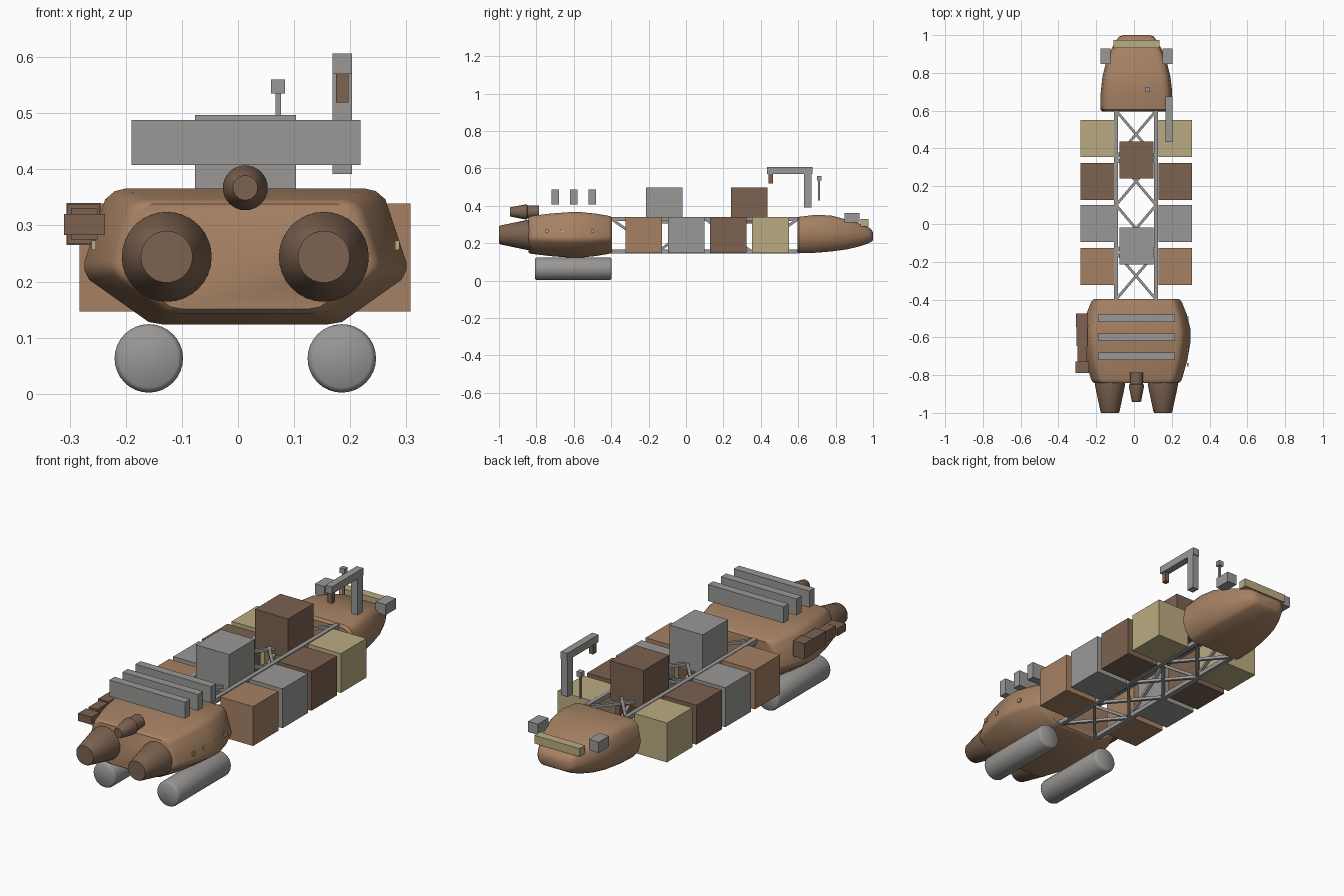
import bpy, bmesh, math
from mathutils import Vector

old = bpy.data.objects.get("Cube")
if old:
    bpy.data.objects.remove(old, do_unlink=True)

CX = 0.013  # centre line of the ship


def material(name, rgb):
    m = bpy.data.materials.new(name)
    m.use_nodes = True
    m.diffuse_color = (*rgb, 1)
    m.node_tree.nodes["Principled BSDF"].inputs["Base Color"].default_value = (*rgb, 1)
    return m


TAN = material("tan hull", (0.38, 0.22, 0.125))
BROWN = material("dark brown", (0.2, 0.122, 0.08))
GRAY = material("metal gray", (0.32, 0.315, 0.305))
CREAM = material("pale cream", (0.5, 0.41, 0.225))


def finish(name, bm, mat, smooth=None):
    bmesh.ops.recalc_face_normals(bm, faces=bm.faces[:])
    mesh = bpy.data.meshes.new(name)
    bm.to_mesh(mesh)
    bm.free()
    mesh.materials.append(mat)
    ob = bpy.data.objects.new(name, mesh)
    bpy.context.collection.objects.link(ob)
    if smooth:
        bpy.ops.object.select_all(action='DESELECT')
        ob.select_set(True)
        bpy.context.view_layer.objects.active = ob
        bpy.ops.object.shade_smooth_by_angle(angle=math.radians(smooth))
    return ob


def box(name, x, y, z, mat):
    """Box from (min, max) ranges."""
    bm = bmesh.new()
    bmesh.ops.create_cube(bm, size=1)
    for v in bm.verts:
        v.co = [r[0] + (c + 0.5) * (r[1] - r[0]) for r, c in zip((x, y, z), v.co)]
    return finish(name, bm, mat)


def skin(name, rings, mat, smooth):
    """Bridge closed rings of points and cap both ends."""
    bm = bmesh.new()
    loops = [[bm.verts.new(p) for p in ring] for ring in rings]
    n = len(loops[0])
    for a, b in zip(loops, loops[1:]):
        for i in range(n):
            j = (i + 1) % n
            bm.faces.new((a[i], a[j], b[j], b[i]))
    bm.faces.new(loops[0])
    bm.faces.new(loops[-1])
    return finish(name, bm, mat, smooth)


def hull(name, half, stations, mat):
    """Loft a mirrored half section through (y, half width, bottom, top)."""
    section = half + [(-u, v) for u, v in reversed(half)]
    rings = [[(CX + u * w, y, lo + v * (hi - lo)) for u, v in section]
             for y, w, lo, hi in stations]
    return skin(name, rings, mat, 35)


def turned(name, x, z, profile, mat, sides=32):
    """Round part along y from (y, radius) points."""
    rings = [[(x + r * math.cos(t), y, z + r * math.sin(t))
              for t in (math.tau * i / sides for i in range(sides))]
             for y, r in profile]
    return skin(name, rings, mat, 40)


def strut(name, a, b, width, mat):
    """Square bar between two points."""
    a, b = Vector(a), Vector(b)
    bm = bmesh.new()
    bmesh.ops.create_cube(bm, size=1)
    rot = (b - a).to_track_quat('Z', 'Y')
    for v in bm.verts:
        p = Vector((v.co.x * width, v.co.y * width, v.co.z * (b - a).length))
        v.co = rot @ p + (a + b) / 2
    return finish(name, bm, mat)


# Engine hull, swollen in the middle
half = [(.74, 1), (.81, .98), (.87, .92), (1, .46), (1, .4), (.97, .33), (.6, .02), (.5, 0)]
stations = []
for y, s in ((-.842, .77), (-.836, .81), (-.82, .84), (-.72, .94), (-.62, 1),
             (-.56, 1), (-.48, .93), (-.415, .84), (-.402, .81), (-.396, .77)):
    stations.append((y, .287 * s, .244 - .121 * s, .244 + .122 * s))
hull("engine_hull", half, stations, TAN)

# Command module at the far end
half = [(.74, 1), (.86, .96), (.94, .87), (1, .58), (1, .42), (.94, .22), (.8, .06), (.7, 0)]
hull("command_module", half,
     [(.595, .18, .155, .33), (.605, .19, .146, .341), (.7, .189, .149, .352),
      (.78, .18, .156, .347), (.86, .16, .167, .326), (.93, .131, .183, .304),
      (.975, .105, .199, .286), (.992, .092, .208, .272), (1, .07, .217, .258)], TAN)

# Engine nozzles
for side, x in (("right", -.127), ("left", .153)):
    turned(side + "_nozzle", x, .244, [(-1, .046), (-.994, .05), (-.852, .08), (-.8, .08)], BROWN)
turned("upper_nozzle", CX, .367,
       [(-.942, .022), (-.938, .025), (-.86, .04), (-.85, .04), (-.848, .034), (-.785, .034)], BROWN)

# Fuel tanks under the engine hull
for side, x in (("right", -.159), ("left", .185)):
    turned(side + "_fuel_tank", x, .063,
           [(-.808, .052), (-.803, .058), (-.795, .061),
            (-.41, .061), (-.402, .058), (-.397, .052)], GRAY)

# Radiator fins above the engine hull
for y in (-.7, -.6, -.5):
    box("radiator_fin", (-.19, .218), (y - .02, y + .02), (.408, .488), GRAY)

# Equipment pods on the right flank
box("flank_pod_rear", (-.306, -.244), (-.545, -.475), (.265, .34), BROWN)
box("flank_pod_middle", (-.304, -.247), (-.645, -.545), (.268, .337), BROWN)
box("flank_pod_link", (-.298, -.25), (-.727, -.645), (.275, .33), BROWN)
box("flank_pod_front", (-.31, -.237), (-.79, -.727), (.283, .32), BROWN)

# Portholes along both flanks
for x in (-.257, .284):
    for y in (-.745, -.663, -.58, -.5):
        box("porthole", (x - .004, x + .004), (y - .009, y + .009), (.256, .273), CREAM)

# Spine truss: four rails with crossed and zigzag bracing
RX, RZ = (-.095, .117), (.156, .33)
Y0, Y1, BAYS = -.4, .6, 4
for x in RX:
    for z in RZ:
        strut("truss_rail", (x, Y0, z), (x, Y1, z), .022, GRAY)
step = (Y1 - Y0) / BAYS
for i in range(BAYS):
    a, b = Y0 + i * step, Y0 + (i + 1) * step
    for z in RZ:
        strut("truss_cross_brace", (RX[0], a, z), (RX[1], b, z), .014, GRAY)
        strut("truss_cross_brace", (RX[1], a, z), (RX[0], b, z), .014, GRAY)
    for x in RX:
        strut("truss_side_brace", (x, a, RZ[1 - i % 2]), (x, b, RZ[i % 2]), .014, GRAY)

# Cargo containers, paired along the truss
for y, mat in ((-.225, TAN), (.002, GRAY), (.225, BROWN), (.452, CREAM)):
    for x in (-.194, .219):
        box("cargo_container", (x - .0885, x + .0885), (y - .098, y + .098), (.147, .339), mat)
for y, mat in ((-.117, GRAY), (.338, BROWN)):
    box("top_container", (-.077, .103), (y - .098, y + .098), (.305, .497), mat)

# Command module fittings
box("window_bar", (-.108, .135), (.933, .975), (.29, .33), CREAM)
box("right_sensor_box", (-.178, -.125), (.847, .928), (.31, .362), GRAY)
box("left_sensor_box", (.15, .203), (.847, .928), (.31, .362), GRAY)
box("antenna_mast", (.0665, .0765), (.707, .717), (.428, .535), GRAY)
box("antenna_head", (.059, .084), (.7, .724), (.535, .56), GRAY)

# Cargo crane
box("crane_post", (.168, .203), (.632, .672), (.392, .57), GRAY)
box("crane_arm", (.168, .203), (.434, .676), (.57, .606), GRAY)
box("crane_hook", (.175, .197), (.442, .466), (.519, .57), BROWN)
